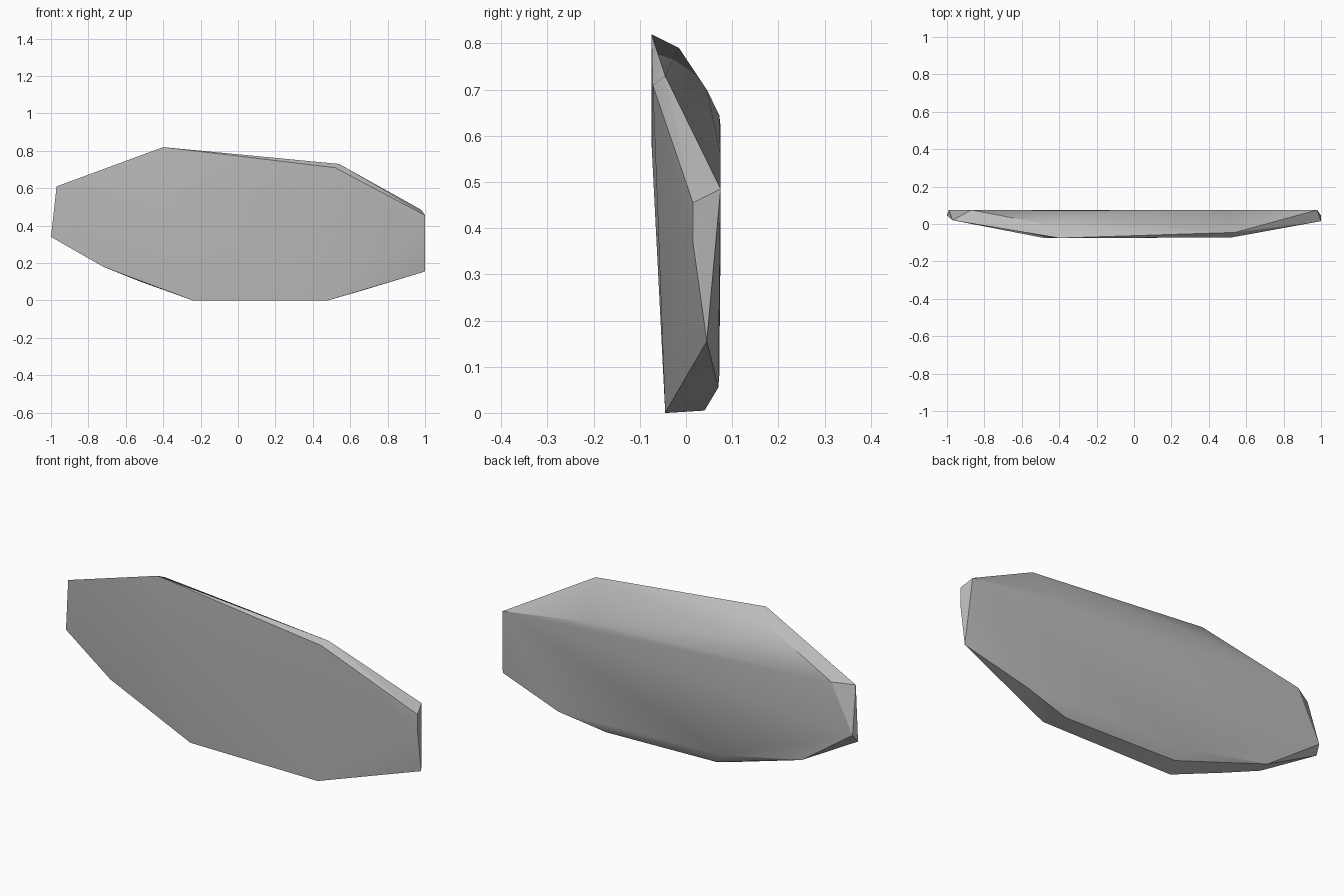
import bpy
import bmesh
import math
from mathutils import Vector

# Remove only the default cube
default_cube = bpy.data.objects.get("Cube")
if default_cube:
    bpy.data.objects.remove(default_cube, do_unlink=True)


def make_material(name, colour):
    material = bpy.data.materials.new(name)
    material.use_nodes = True
    material.diffuse_color = colour
    shader = material.node_tree.nodes["Principled BSDF"]
    shader.inputs["Base Color"].default_value = colour
    shader.inputs["Roughness"].default_value = 0.8
    return material


def make_hull(name, corners, material):
    """Wrap a tight faceted skin around the corner points."""
    mesh = bpy.data.meshes.new(name)
    bm = bmesh.new()
    for corner in corners:
        bm.verts.new(Vector(corner) / 100)
    result = bmesh.ops.convex_hull(bm, input=bm.verts)
    loose = {v for v in result["geom_interior"] + result["geom_unused"]
             if isinstance(v, bmesh.types.BMVert) and not v.link_faces}
    bmesh.ops.delete(bm, geom=list(loose), context="VERTS")
    bmesh.ops.recalc_face_normals(bm, faces=bm.faces)
    bm.to_mesh(mesh)
    bm.free()
    mesh.materials.append(material)
    slab = bpy.data.objects.new(name, mesh)
    bpy.context.collection.objects.link(slab)
    return slab


# Corner points in hundredths of a unit, grouped by side of the slab
front_side = [(-40, -7.5, 82), (52, -7.2, 71), (-48, -7.5, 60), (0, -7.4, 57),
              (48, -4.5, 0), (-24, -4, 0), (-52, -1, 10), (-72, 0, 18)]
top_rim = [(54, -4.5, 73), (-40, -1.5, 79), (-36, 4.5, 70)]
left_end = [(100, 1.5, 45.5), (100, 1.5, 37), (100, 4.5, 15.5), (98, 7.5, 48.5)]
right_end = [(-97, 2, 61), (-100, 4.5, 34), (-99, 7.5, 38), (-87, 7.5, 62)]
back_side = [(50, 7.5, 56), (-40, 7.2, 64.5), (67, 7, 5.5), (42, 4, 0.5),
             (-20, 4, 2), (-25, 7.2, 8), (-70, 7, 17.5)]

stone_grey = make_material("stone grey", (0.5, 0.5, 0.5, 1))
slab = make_hull("stone_slab",
                 front_side + top_rim + left_end + right_end + back_side,
                 stone_grey)

# Soft broad faces with crisp chipped edges
bpy.ops.object.select_all(action="DESELECT")
slab.select_set(True)
bpy.context.view_layer.objects.active = slab
bpy.ops.object.shade_smooth_by_angle(angle=math.radians(30))
